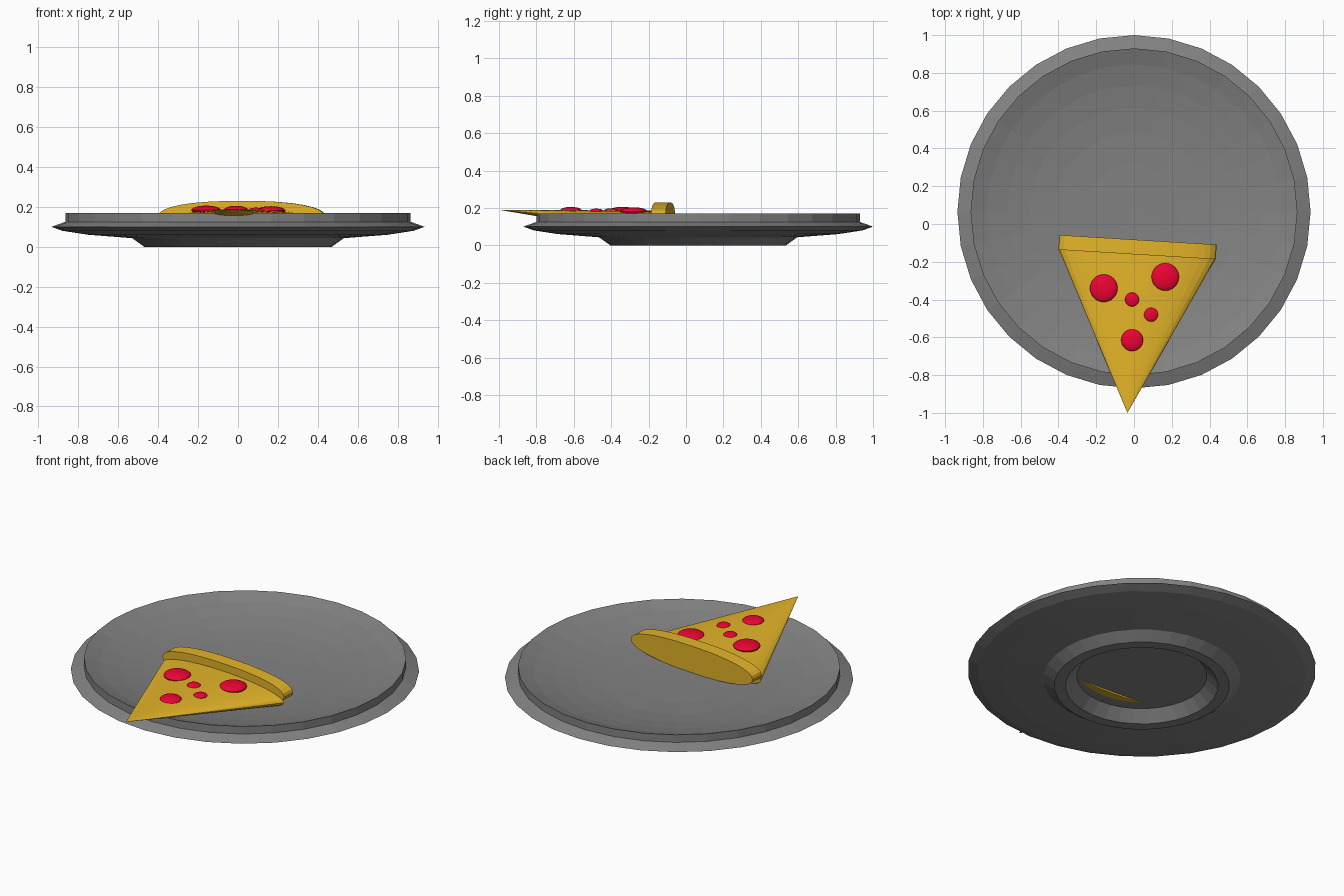
import bpy, bmesh
from math import sin, cos, pi, radians
from mathutils import Matrix

if "Cube" in bpy.data.objects:
    bpy.data.objects.remove(bpy.data.objects["Cube"])


def material(name, rgb):
    m = bpy.data.materials.new(name)
    m.diffuse_color = (*rgb, 1)
    m.use_nodes = True
    m.node_tree.nodes["Principled BSDF"].inputs["Base Color"].default_value = m.diffuse_color
    return m


def finish(name, bm, mat):
    bmesh.ops.recalc_face_normals(bm, faces=bm.faces)
    me = bpy.data.meshes.new(name)
    bm.to_mesh(me)
    bm.free()
    me.materials.append(mat)
    ob = bpy.data.objects.new(name, me)
    bpy.context.collection.objects.link(ob)
    return ob


def lathe(name, profile, centre, mat, sides=32):
    """Revolve (radius, z) points; both ends lie on the axis."""
    bm = bmesh.new()
    rings = []
    for r, z in profile:
        n = 1 if r == 0 else sides
        rings.append([bm.verts.new((centre[0] + r * sin(2 * pi * i / sides),
                                    centre[1] + r * cos(2 * pi * i / sides), z))
                      for i in range(n)])
    for a, b in zip(rings, rings[1:]):
        for i in range(sides):
            j = (i + 1) % sides
            quad = [a[i % len(a)], a[j % len(a)], b[j % len(b)], b[i % len(b)]]
            bm.faces.new(list(dict.fromkeys(quad)))
    return finish(name, bm, mat)


def elliptic_cone(name, frame, start, length, z_off, half_w, half_h, tip, mat, power=1):
    """Cone or cylinder along the frame's y axis, flattened; power < 1 blunts it."""
    bm = bmesh.new()
    bmesh.ops.create_cone(bm, cap_ends=True, segments=32, radius1=1,
                          radius2=tip, depth=length)
    if power != 1:
        for v in bm.verts:
            for k in (0, 1):
                v.co[k] = abs(v.co[k]) ** power * (1 if v.co[k] > 0 else -1)
    bm.transform(frame @ Matrix.Translation((0, start + length / 2, z_off))
                 @ Matrix.Rotation(pi / 2, 4, 'X')
                 @ Matrix.Diagonal((half_w, half_h, 1, 1)))
    return finish(name, bm, mat)


dough = material("dough", (0.78, 0.46, 0.022))
red = material("red_topping", (0.85, 0.001, 0.033))
grey = material("dark_plate", (0.225, 0.225, 0.225))

# Plate: recessed underside, foot, flared lip, raised rim, shallow bowl
lathe("plate", [(0, 0.06), (0.35, 0.06), (0.41, 0), (0.47, 0), (0.53, 0.043),
                (0.75, 0.06), (0.88, 0.08), (0.935, 0.1), (0.865, 0.125),
                (0.865, 0.17), (0.78, 0.142), (0.67, 0.117), (0.55, 0.097),
                (0.42, 0.083), (0.25, 0.074), (0, 0.071)], (0, 0.065), grey)

# Slice: flattened cone with its tip over the plate edge, crust behind it
level = (Matrix.Translation((-0.035, -1, 0.19))
         @ Matrix.Rotation(radians(-3.5), 4, 'Z'))
pitched = level @ Matrix.Rotation(radians(-4.9), 4, 'X')
elliptic_cone("pizza_slice", pitched, 0, 0.845, 0, 0.415, 0.068, 0, dough)
elliptic_cone("crust", level, 0.84, 0.078, -0.039, 0.417, 0.079, 1, dough, 0.87)

# Toppings: flattened balls sunk into the slice (x, y, z, radius, half height)
for i, (x, y, z, r, h) in enumerate([(-0.16, -0.34, 0.184, 0.073, 0.022),
                                     (0.165, -0.28, 0.181, 0.073, 0.022),
                                     (-0.01, -0.615, 0.187, 0.058, 0.018),
                                     (-0.01, -0.4, 0.186, 0.037, 0.012),
                                     (0.09, -0.48, 0.184, 0.037, 0.012)]):
    bm = bmesh.new()
    bmesh.ops.create_uvsphere(bm, u_segments=32, v_segments=16, radius=1,
                              matrix=Matrix.Translation((x, y, z))
                              @ Matrix.Diagonal((r, r, h, 1)))
    finish(f"topping_{i + 1}", bm, red)
